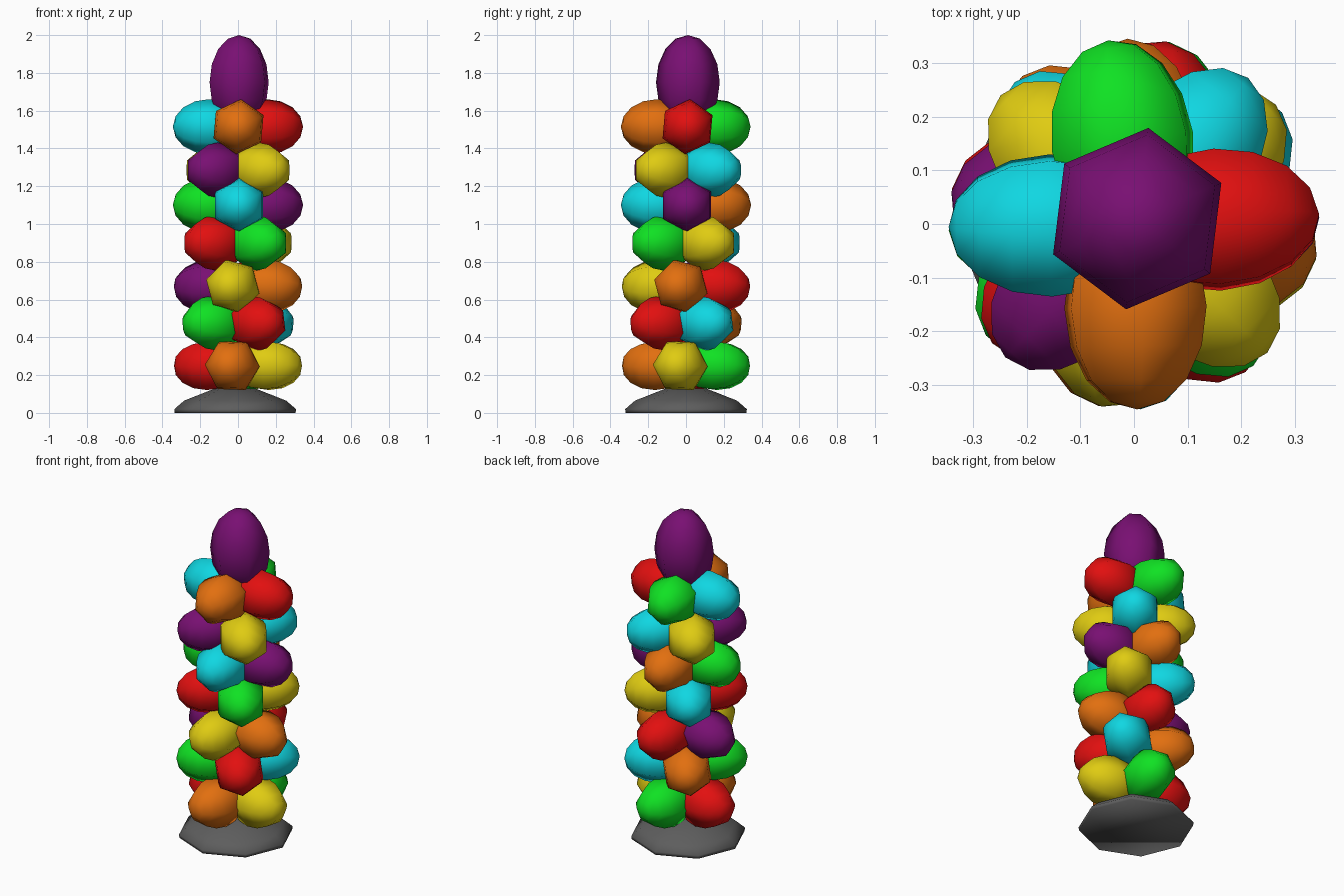
import bpy, bmesh
from math import radians
from mathutils import Matrix

cube = bpy.data.objects.get("Cube")
if cube:
    bpy.data.objects.remove(cube)

COLOURS = {
    "red": (0.76, 0.005, 0.005),
    "green": (0.005, 0.76, 0.017),
    "cyan": (0.005, 0.68, 0.76),
    "orange": (0.76, 0.16, 0.005),
    "yellow": (0.74, 0.6, 0.006),
    "purple": (0.19, 0.005, 0.17),
    "grey": (0.11, 0.11, 0.11),
}


def make_material(name, rgb):
    mat = bpy.data.materials.new(name)
    mat.use_nodes = True
    mat.diffuse_color = (*rgb, 1)
    mat.node_tree.nodes["Principled BSDF"].inputs["Base Color"].default_value = (*rgb, 1)
    return mat


MATS = {name: make_material(name, rgb) for name, rgb in COLOURS.items()}


def finish(bm, name, colour):
    bmesh.ops.recalc_face_normals(bm, faces=bm.faces)
    for face in bm.faces:
        face.smooth = True
    mesh = bpy.data.meshes.new(name)
    bm.to_mesh(mesh)
    bm.free()
    mesh.materials.append(MATS[colour])
    obj = bpy.data.objects.new(name, mesh)
    bpy.context.collection.objects.link(obj)
    return obj


def balloon(name, colour, matrix, radius, half_length):
    """Six-sided ellipsoid, long along its local z."""
    bm = bmesh.new()
    bmesh.ops.create_uvsphere(bm, u_segments=6, v_segments=8, radius=1)
    scale = Matrix.Diagonal((radius, radius, half_length, 1))
    bmesh.ops.transform(bm, matrix=matrix @ scale, verts=bm.verts)
    return finish(bm, name, colour)


# Rows of four balloons: height, azimuth of the first, roll, colours
ROWS = [
    (0.25, -11, 28, "yellow green red orange"),
    (0.475, 37, 8, "cyan orange green red"),
    (0.67, -10, 15, "orange red purple yellow"),
    (0.90, 40, 0, "yellow cyan red green"),
    (1.10, 2, 0, "purple orange green cyan"),
    (1.285, 46, 0, "cyan yellow purple yellow"),
    (1.515, 1, -5, "red green cyan orange"),
]
NUDGE = {(6, 0): 6, (7, 0): 2, (7, 1): 7}  # slight turns in the top rows

for row, (z, start, roll, names) in enumerate(ROWS, 1):
    for i, colour in enumerate(names.split()):
        azimuth = start + 90 * i + NUDGE.get((row, i), 0)
        matrix = (Matrix.Translation((0, 0, z))
                  @ Matrix.Rotation(radians(azimuth), 4, 'Z')
                  @ Matrix.Translation((0.155, 0, 0))
                  @ Matrix.Rotation(radians(90), 4, 'Y')
                  @ Matrix.Rotation(radians(90 + roll), 4, 'Z'))
        balloon(f"balloon_row{row}_{i + 1}", colour, matrix, 0.146, 0.19)

# Tall balloon standing on top
balloon("top_balloon", "purple",
        Matrix.Translation((0.006, 0.01, 1.75)) @ Matrix.Rotation(radians(-7), 4, 'Z'),
        0.17, 0.25)

# Eight-sided domed base with a flat underside
bm = bmesh.new()
profile = [(0.32, 0), (0.322, 0.02), (0.27, 0.065), (0.11, 0.128)]
verts = [bm.verts.new((r, 0, z)) for r, z in profile]
edges = [bm.edges.new(pair) for pair in zip(verts, verts[1:])]
bmesh.ops.spin(bm, geom=verts + edges, cent=(0, 0, 0), axis=(0, 0, 1),
               angle=radians(360), steps=8, use_duplicate=False)
bmesh.ops.remove_doubles(bm, verts=bm.verts, dist=0.001)
bmesh.ops.holes_fill(bm, edges=[e for e in bm.edges if e.is_boundary], sides=0)
bmesh.ops.translate(bm, vec=(-0.015, 0, 0), verts=bm.verts)
finish(bm, "base", "grey")
